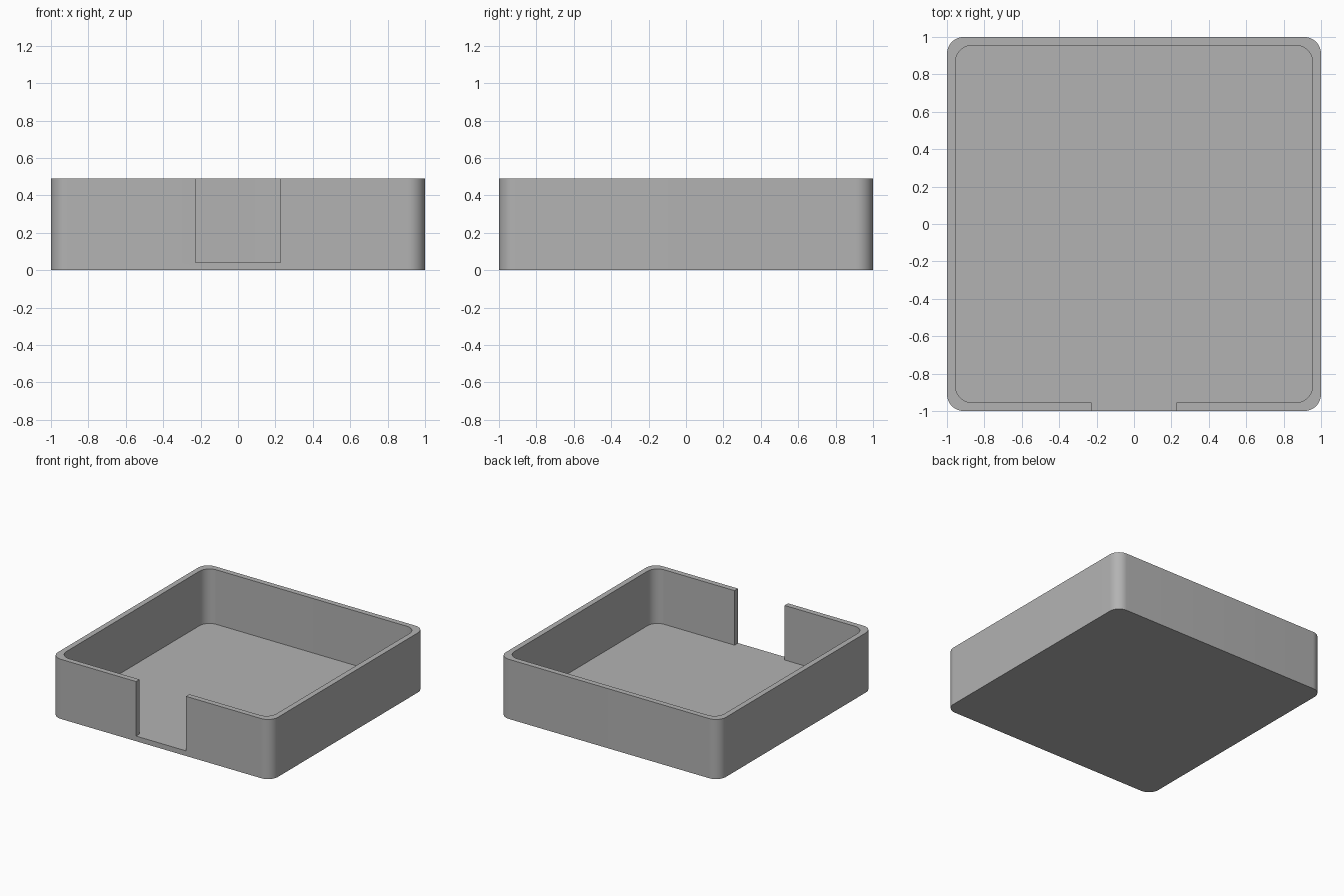
import bpy
import bmesh
import math

cube = bpy.data.objects.get("Cube")
if cube:
    bpy.data.objects.remove(cube, do_unlink=True)

HEIGHT, FLOOR, WALL = 0.49, 0.042, 0.045
CORNER, NOTCH = 0.09, 0.227

grey = bpy.data.materials.new("plain grey")
grey.use_nodes = True
colour = (0.45, 0.45, 0.45, 1)
grey.diffuse_color = colour
grey.node_tree.nodes["Principled BSDF"].inputs["Base Color"].default_value = colour


def rounded_block(name, half, radius, bottom, top, steps=12):
    """Upright square prism with rounded vertical corners."""
    bm = bmesh.new()
    ring = []
    for quarter in range(4):
        middle = math.radians(45 + 90 * quarter)
        cx = math.copysign(half - radius, math.cos(middle))
        cy = math.copysign(half - radius, math.sin(middle))
        for i in range(steps + 1):
            a = math.radians(90 * (quarter + i / steps))
            ring.append(bm.verts.new((cx + radius * math.cos(a),
                                      cy + radius * math.sin(a), bottom)))
    base = bm.faces.new(ring)
    lifted = bmesh.ops.extrude_face_region(bm, geom=[base], use_keep_orig=True)["geom"]
    bmesh.ops.translate(bm, vec=(0, 0, top - bottom),
                        verts=[v for v in lifted if isinstance(v, bmesh.types.BMVert)])
    bmesh.ops.recalc_face_normals(bm, faces=bm.faces)
    mesh = bpy.data.meshes.new(name)
    bm.to_mesh(mesh)
    bm.free()
    mesh.materials.append(grey)
    obj = bpy.data.objects.new(name, mesh)
    bpy.context.collection.objects.link(obj)
    return obj


# Solid tray body, and the cavity that hollows it
tray = rounded_block("tray", 1, CORNER, 0, HEIGHT)
cavity = rounded_block("cavity_cutter", 1 - WALL, CORNER, FLOOR, HEIGHT + 0.2)

# Opening through the front wall, down to the floor
bpy.ops.mesh.primitive_cube_add(size=1, location=(0, -1, FLOOR + 0.5))
notch = bpy.context.object
notch.name = "notch_cutter"
notch.scale = (2 * NOTCH, 0.4, 1)
notch.data.materials.append(grey)

bpy.ops.object.select_all(action='DESELECT')
bpy.context.view_layer.objects.active = tray
tray.select_set(True)
for cutter in (cavity, notch):
    cutter.hide_render = True
    cut = tray.modifiers.new(cutter.name, 'BOOLEAN')
    cut.operation = 'DIFFERENCE'
    cut.solver = 'EXACT'
    cut.object = cutter
    bpy.ops.object.modifier_apply(modifier=cut.name)
for cutter in (cavity, notch):
    bpy.data.objects.remove(cutter, do_unlink=True)

# Smooth round corners, crisp rims
bpy.ops.object.shade_smooth_by_angle(angle=math.radians(30))
